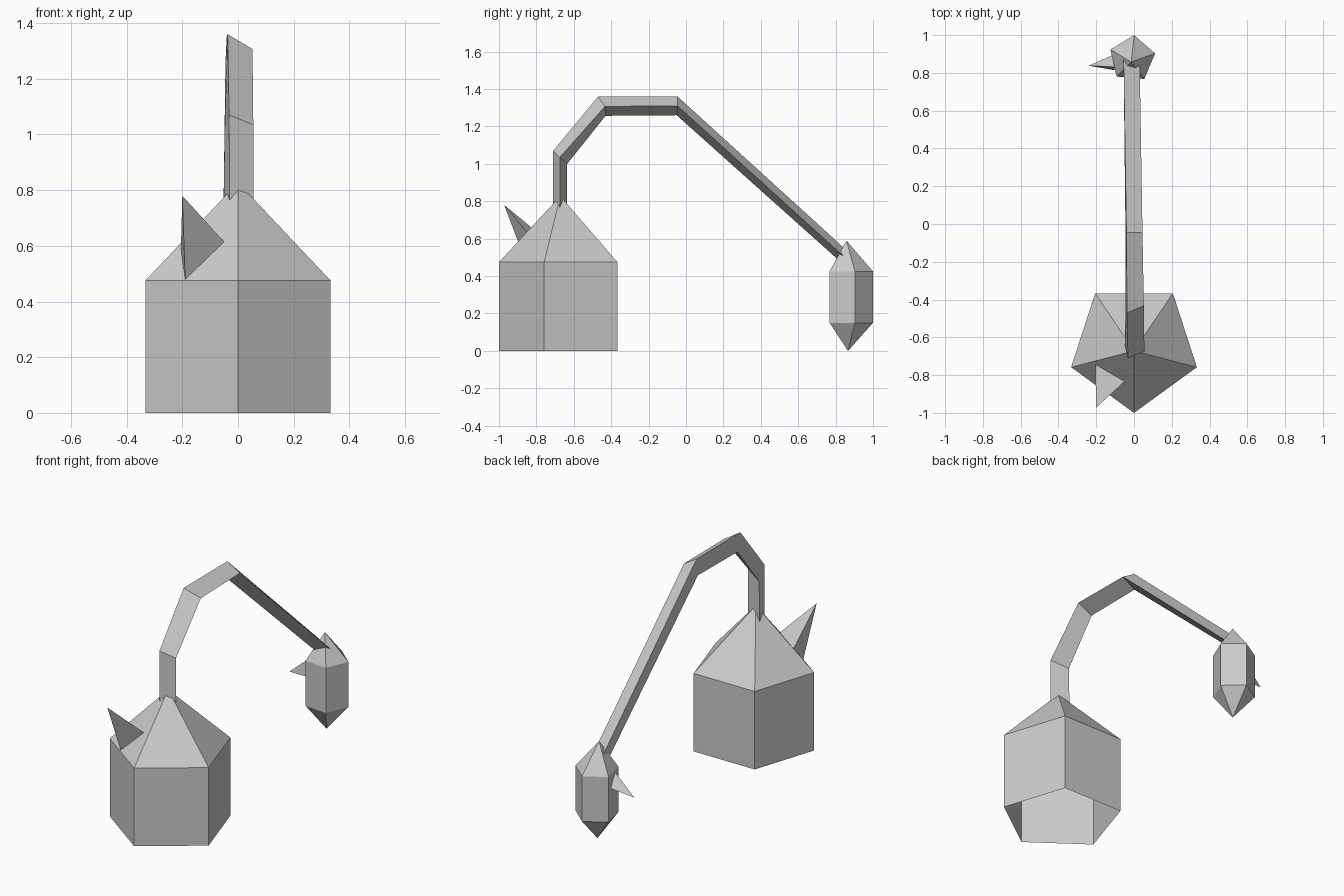
import bpy, bmesh
from math import cos, sin, radians
from mathutils import Vector

cube = bpy.data.objects.get("Cube")
if cube:
    bpy.data.objects.remove(cube, do_unlink=True)

grey = bpy.data.materials.new("plain_grey")
grey.use_nodes = True
colour = (0.6, 0.6, 0.6, 1)
grey.diffuse_color = colour
grey.node_tree.nodes["Principled BSDF"].inputs["Base Color"].default_value = colour


def ngon(x, y, z, radius, start, sides=5):
    """Regular horizontal ring of points."""
    angles = [radians(start + 360 * i / sides) for i in range(sides)]
    return [(x + radius * cos(a), y + radius * sin(a), z) for a in angles]


def loft(name, rings):
    """Skin rings in order; a ring of one point makes a tip."""
    bm = bmesh.new()
    loops = [[bm.verts.new(p) for p in ring] for ring in rings]
    for low, high in zip(loops, loops[1:]):
        n = max(len(low), len(high))
        for i in range(n):
            j = (i + 1) % n
            if len(high) == 1:
                bm.faces.new((low[i], low[j], high[0]))
            elif len(low) == 1:
                bm.faces.new((low[0], high[j], high[i]))
            else:
                bm.faces.new((low[i], low[j], high[j], high[i]))
    bmesh.ops.recalc_face_normals(bm, faces=bm.faces)
    mesh = bpy.data.meshes.new(name)
    bm.to_mesh(mesh)
    bm.free()
    mesh.materials.append(grey)
    obj = bpy.data.objects.new(name, mesh)
    bpy.context.collection.objects.link(obj)
    return obj


def spike(name, tip, base):
    """Three-sided spike, its base sunk slightly into the wall."""
    tip = Vector(tip)
    loft(name, [[tip + (Vector(p) - tip) * 1.04 for p in base], [tip]])


# Five-sided body with a pointed roof, open underneath
loft("body", [ngon(0, -0.65, 0, 0.35, -90),
              ngon(0, -0.65, 0.475, 0.35, -90),
              [(0, -0.672, 0.828)]])

# Bent three-sided arm; each ring runs outer, side, inner
loft("arm", [
    [(-0.03, -0.71, 0.74), (0.055, -0.675, 0.72), (-0.052, -0.635, 0.72)],
    [(-0.032, -0.71, 1.07), (0.055, -0.675, 1.035), (-0.048, -0.635, 1.0)],
    [(-0.037, -0.47, 1.36), (0.052, -0.433, 1.307), (-0.045, -0.43, 1.257)],
    [(-0.04, -0.045, 1.36), (0.045, -0.045, 1.31), (-0.045, -0.05, 1.26)],
    [(-0.055, 0.87, 0.528), (0.03, 0.855, 0.495), (-0.055, 0.85, 0.455)],
])

# Hanging lantern, pointed at both ends
loft("lantern", [[(-0.01, 0.866, 0)],
                 ngon(-0.01, 0.875, 0.15, 0.125, 85),
                 ngon(-0.01, 0.875, 0.425, 0.125, 85),
                 [(-0.015, 0.858, 0.59)]])

# Side spikes
spike("body_spike", (-0.2, -0.972, 0.78),
      [(-0.05, -0.834, 0.615), (-0.19, -0.86, 0.485), (-0.205, -0.745, 0.593)])
spike("lantern_spike", (-0.24, 0.838, 0.297),
      [(-0.122, 0.89, 0.34), (-0.11, 0.832, 0.41), (-0.107, 0.815, 0.31)])
